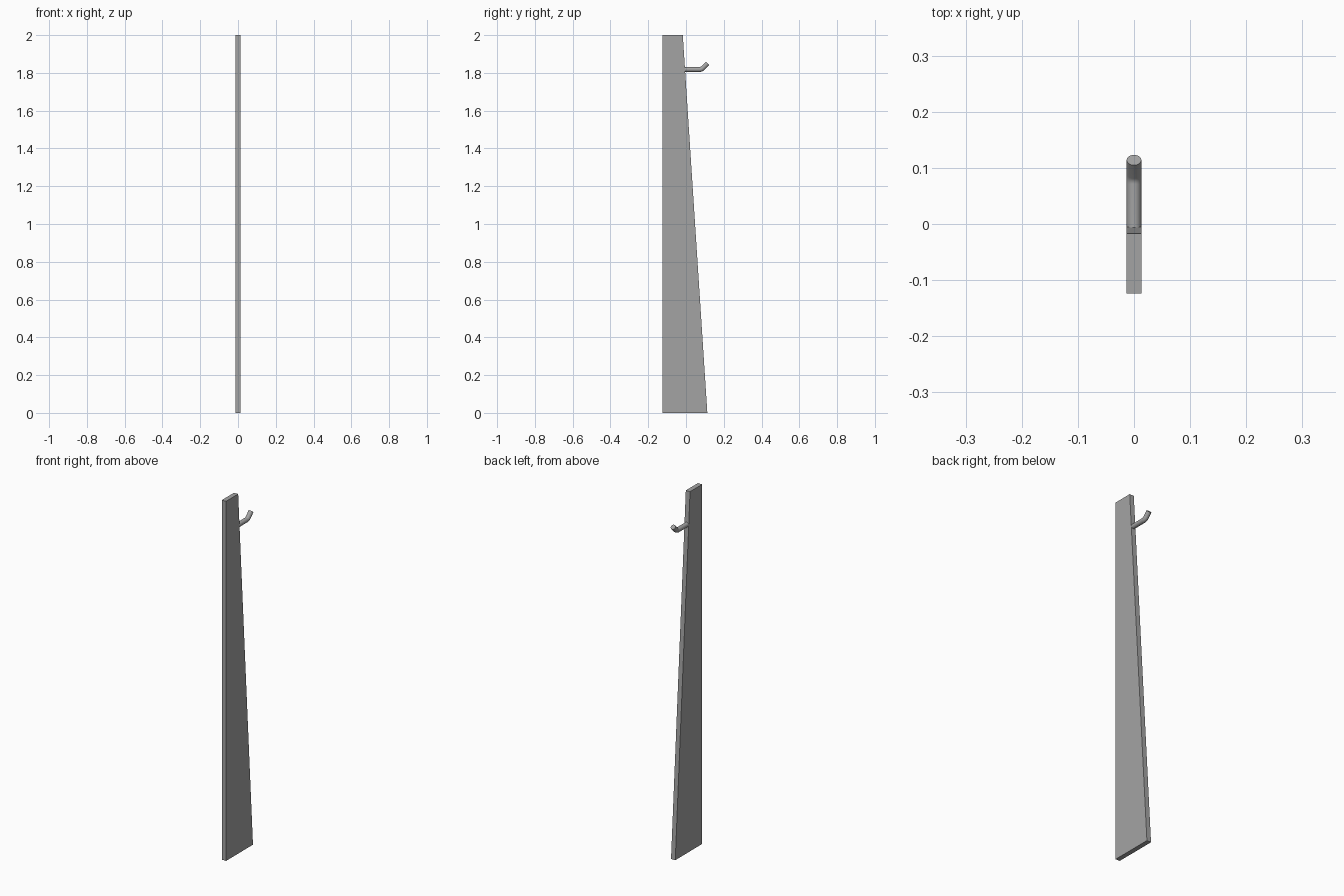
import bpy, bmesh
from math import sin, cos, pi

if "Cube" in bpy.data.objects:
    bpy.data.objects.remove(bpy.data.objects["Cube"])

R = 0.013           # half board thickness and peg radius

dark = bpy.data.materials.new("dark_grey")
dark.diffuse_color = (0.37, 0.37, 0.37, 1)
dark.use_nodes = True
dark.node_tree.nodes["Principled BSDF"].inputs["Base Color"].default_value = dark.diffuse_color


def finish(bm, name):
    """Turn a bmesh into a named, coloured object."""
    bmesh.ops.recalc_face_normals(bm, faces=bm.faces)
    mesh = bpy.data.meshes.new(name)
    bm.to_mesh(mesh)
    bm.free()
    mesh.materials.append(dark)
    obj = bpy.data.objects.new(name, mesh)
    bpy.context.collection.objects.link(obj)
    return obj


# Tapered upright board: side profile (y, z) extruded across x
profile = [(-0.1235, 0), (0.113, 0), (-0.017, 2), (-0.1235, 2)]
bm = bmesh.new()
face = bm.faces.new([bm.verts.new((-R, y, z)) for y, z in profile])
ext = bmesh.ops.extrude_face_region(bm, geom=[face])
bmesh.ops.translate(bm, vec=(2 * R, 0, 0),
                    verts=[v for v in ext["geom"] if isinstance(v, bmesh.types.BMVert)])
finish(bm, "tapered_board")

# Hook peg centreline (y, z, tilt): straight, rounded 45 degree bend, upturned tip
Z, BEND_Y, BEND_R, TIP_Y, STEPS, SIDES = 1.818, 0.071, 0.027, 0.114, 6, 32
path = [(-0.018, Z, 0)]
for i in range(STEPS + 1):
    a = pi / 4 * i / STEPS
    path.append((BEND_Y + BEND_R * sin(a), Z + BEND_R * (1 - cos(a)), a))
path.append((TIP_Y, path[-1][1] + TIP_Y - path[-1][0], pi / 4))

# Sweep a round section along the path and cap both ends
bm = bmesh.new()
rings = []
for y, z, a in path:
    ring = []
    for k in range(SIDES):
        t = 2 * pi * k / SIDES
        u = R * sin(t)
        ring.append(bm.verts.new((R * cos(t), y - u * sin(a), z + u * cos(a))))
    rings.append(ring)
for r0, r1 in zip(rings, rings[1:]):
    for k in range(SIDES):
        j = (k + 1) % SIDES
        bm.faces.new((r0[k], r0[j], r1[j], r1[k]))
bm.faces.new(rings[0])
bm.faces.new(rings[-1])
peg = finish(bm, "hook_peg")
bpy.context.view_layer.objects.active = peg
peg.select_set(True)
bpy.ops.object.shade_smooth_by_angle()
